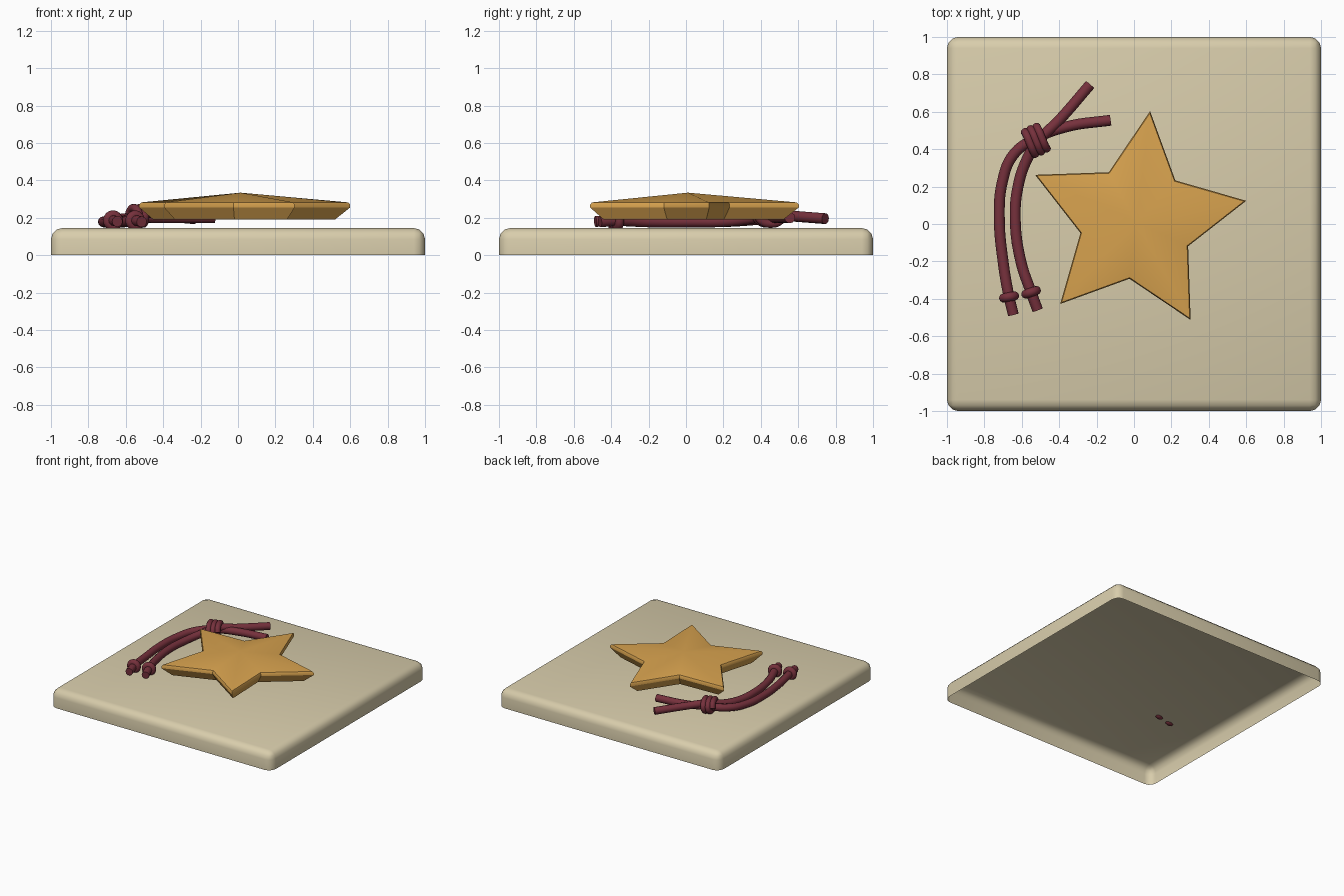
import bpy, bmesh, math
from mathutils import Vector

if "Cube" in bpy.data.objects:
    bpy.data.objects.remove(bpy.data.objects["Cube"])


def material(name, rgb):
    m = bpy.data.materials.new(name)
    m.diffuse_color = (*rgb, 1)
    m.use_nodes = True
    m.node_tree.nodes["Principled BSDF"].inputs["Base Color"].default_value = m.diffuse_color
    return m


STONE = material("pale stone", (0.69, 0.61, 0.41))
GOLD = material("gold", (0.69, 0.366, 0.078))
CORD = material("dark red cord", (0.18, 0.03, 0.045))


def smooth(ob, deg):
    bpy.ops.object.select_all(action='DESELECT')
    ob.select_set(True)
    bpy.context.view_layer.objects.active = ob
    bpy.ops.object.shade_smooth_by_angle(angle=math.radians(deg))


def from_bmesh(name, bm, mat, deg):
    bmesh.ops.recalc_face_normals(bm, faces=bm.faces)
    me = bpy.data.meshes.new(name)
    bm.to_mesh(me)
    bm.free()
    ob = bpy.data.objects.new(name, me)
    bpy.context.collection.objects.link(ob)
    me.materials.append(mat)
    smooth(ob, deg)
    return ob


def tube(name, pts, radius, cyclic=False):
    cu = bpy.data.curves.new(name, 'CURVE')
    cu.dimensions = '3D'
    cu.bevel_depth = radius
    cu.bevel_resolution = 4
    cu.resolution_u = 8
    cu.use_fill_caps = True
    sp = cu.splines.new('BEZIER')
    sp.bezier_points.add(len(pts) - 1)
    for b, p in zip(sp.bezier_points, pts):
        b.co = p
        b.handle_left_type = b.handle_right_type = 'AUTO'
    sp.use_cyclic_u = cyclic
    ob = bpy.data.objects.new(name, cu)
    bpy.context.collection.objects.link(ob)
    cu.materials.append(CORD)
    bpy.ops.object.select_all(action='DESELECT')
    ob.select_set(True)
    bpy.context.view_layer.objects.active = ob
    bpy.ops.object.convert(target='MESH')
    smooth(bpy.context.view_layer.objects.active, 45)


# Base slab: rounded upper and corner edges, open underneath
bm = bmesh.new()
bmesh.ops.create_cube(bm, size=1)
for v in bm.verts:
    v.co = Vector((v.co.x * 2, v.co.y * 2, (v.co.z + 0.5) * 0.145))
edges = [e for e in bm.edges if max(v.co.z for v in e.verts) > 0.1]
bmesh.ops.bevel(bm, geom=edges, offset=0.06, segments=3, profile=0.5, affect='EDGES')
bmesh.ops.recalc_face_normals(bm, faces=bm.faces)
low = [f for f in bm.faces if all(v.co.z < 0.001 for v in f.verts)]
bmesh.ops.delete(bm, geom=low, context='FACES')
slab = from_bmesh("base_slab", bm, STONE, 40)

# Star: stacked outlines rising to a low peak
bm = bmesh.new()
cx, cy = 0.013, 0.01
rings = []
for s, z in ((0.86, 0.19), (1, 0.255), (1, 0.27), (0.98, 0.282)):
    ring = []
    for i in range(10):
        a = math.radians(11 + 36 * i)
        r = (0.305 if i % 2 else 0.598) * s
        ring.append(bm.verts.new((cx + r * math.cos(a), cy + r * math.sin(a), z)))
    rings.append(ring)
for lo, hi in zip(rings, rings[1:]):
    for i in range(10):
        j = (i + 1) % 10
        bm.faces.new((lo[i], lo[j], hi[j], hi[i]))
for ring, z in ((rings[0], 0.19), (rings[-1], 0.334)):
    tip = bm.verts.new((cx, cy, z))
    for i in range(10):
        bm.faces.new((ring[i], ring[(i + 1) % 10], tip))
from_bmesh("star", bm, GOLD, 30)

# Two cords that cross inside the knot
outer = [(-0.645, -0.485, 0.18), (-0.668, -0.39, 0.185), (-0.70, -0.2, 0.178),
         (-0.72, 0.03, 0.178), (-0.705, 0.22, 0.18), (-0.645, 0.37, 0.19),
         (-0.53, 0.455, 0.20), (-0.36, 0.52, 0.20), (-0.125, 0.555, 0.20)]
inner = [(-0.515, -0.46, 0.178), (-0.55, -0.365, 0.185), (-0.605, -0.2, 0.178),
         (-0.635, 0.03, 0.178), (-0.62, 0.2, 0.18), (-0.575, 0.34, 0.195),
         (-0.51, 0.445, 0.22), (-0.40, 0.555, 0.21), (-0.235, 0.745, 0.195)]
for name, pts in (("outer_cord", outer), ("inner_cord", inner)):
    tube(name, pts, 0.029)
    # End knot: a ring around the cord near its tail
    c = Vector(pts[1])
    d = (Vector(pts[2]) - Vector(pts[0])).normalized()
    side = d.cross(Vector((0, 0, 1))).normalized()
    up = side.cross(d)
    loop = [c + 0.03 * (side * math.cos(t * math.pi / 4) + up * math.sin(t * math.pi / 4))
            for t in range(8)]
    tube(name + "_end_knot", loop, 0.024, True)

# Wrapped knot binding the cords
c = Vector((-0.525, 0.447, 0.21))
d = Vector((0.93, 0.37, 0))
side = Vector((-0.3, 0.95, 0))
n = 20
coil = []
for k in range(n + 1):
    a = k * math.pi / 4
    coil.append(c + d * (0.085 * (k / n - 0.5)) + side * 0.066 * math.cos(a)
                + Vector((0, 0, 0.042 * math.sin(a))))
tube("wrapped_knot", coil, 0.022)
